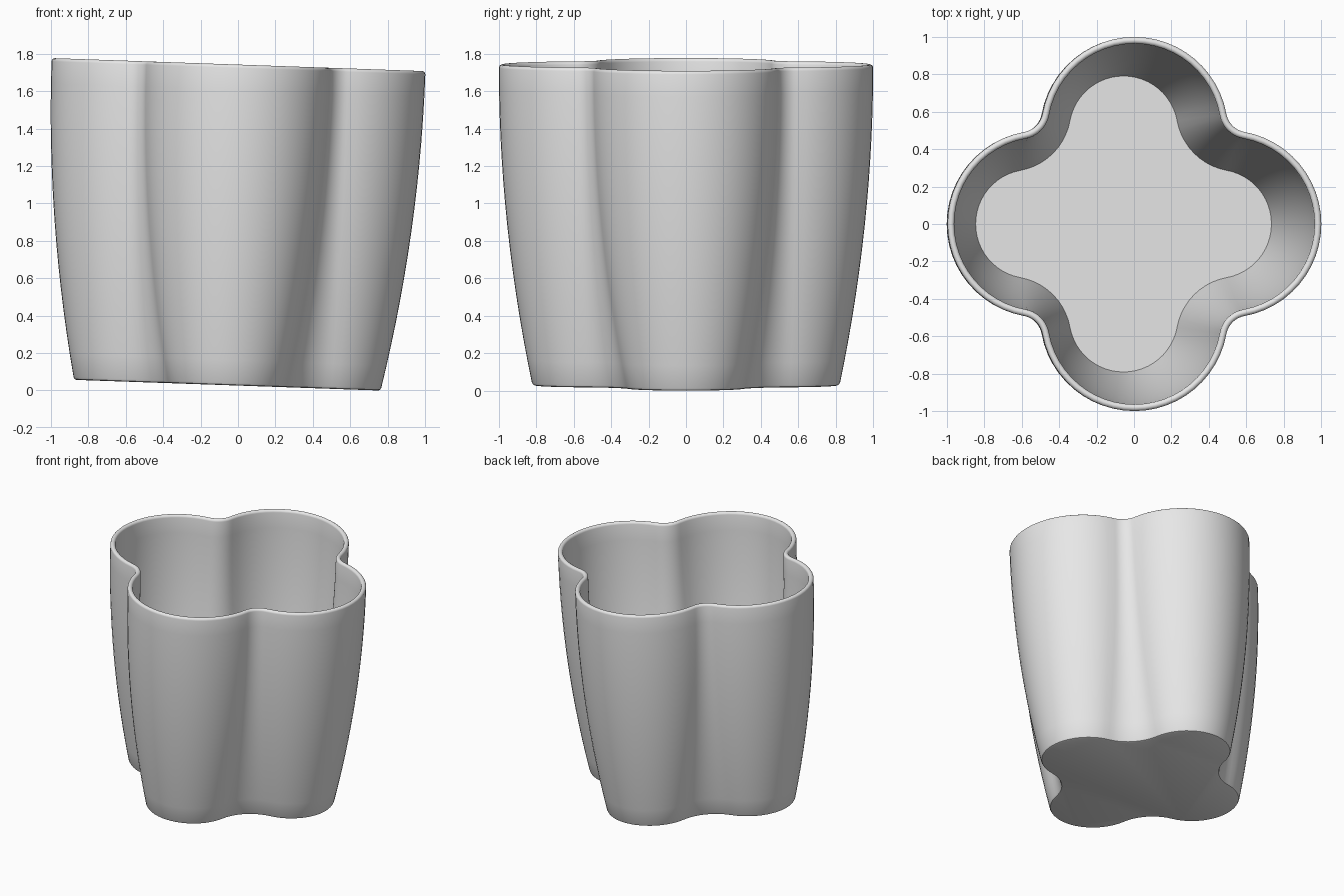
import bpy
import bmesh
from math import sin, cos, pi, atan2, sqrt, radians
from mathutils import Matrix, Vector

cube = bpy.data.objects.get("Cube")
if cube:
    bpy.data.objects.remove(cube, do_unlink=True)

HEIGHT, WALL, FLOOR = 1.715, 0.036, 0.035
LOBE, FILLET, TAPER = 0.5, 0.12, 0.18
LOBE_STEPS, FILLET_STEPS, WALL_STEPS = 24, 10, 14


def direction(angle):
    return Vector((cos(angle), sin(angle), 0))


def quatrefoil():
    """Rim outline as (point, outward normal) pairs."""
    a = (LOBE + sqrt(2 * (LOBE + FILLET) ** 2 - LOBE ** 2)) / 2
    lobe_centre, notch_centre = Vector((LOBE, 0, 0)), Vector((a, a, 0))
    join = atan2(a, a - LOBE)
    quarter = []
    for i in range(LOBE_STEPS + 1):
        n = direction(-join + 2 * join * i / LOBE_STEPS)
        quarter.append((lobe_centre + LOBE * n, n))
    for i in range(1, FILLET_STEPS):
        n = direction(join + (pi / 2 - 2 * join) * i / FILLET_STEPS)
        quarter.append((notch_centre - FILLET * n, n))
    outline = []
    for q in range(4):
        turn = Matrix.Rotation(q * pi / 2, 3, "Z")
        outline += [(turn @ p, turn @ n) for p, n in quarter]
    return outline


def inset(z):
    """Inward draft of the outer wall at a height."""
    return TAPER * (1 - z / HEIGHT) ** 2


# Wall section: (inset, height) from the base, over the rim, to the floor
section = [(inset(0) + 0.012, 0), (inset(0) + 0.003, 0.004)]
top = HEIGHT - WALL / 2
heights = [0.015 + (top - 0.015) * i / WALL_STEPS for i in range(WALL_STEPS + 1)]
section += [(inset(z), z) for z in heights]
for i in range(1, 8):
    t = pi * i / 8
    section.append((WALL / 2 * (1 - cos(t)), top + WALL / 2 * sin(t)))
section += [(inset(z) + WALL, z) for z in reversed(heights) if z > FLOOR]
section.append((inset(FLOOR) + WALL, FLOOR))

# Loft the section around the outline and close base and floor
bm = bmesh.new()
outline = quatrefoil()
rings = [[bm.verts.new(p - d * n + Vector((0, 0, z))) for p, n in outline]
         for d, z in section]
count = len(outline)
for low, high in zip(rings, rings[1:]):
    for i in range(count):
        j = (i + 1) % count
        bm.faces.new((low[i], low[j], high[j], high[i]))
bm.faces.new(list(reversed(rings[0])))
bm.faces.new(rings[-1])

# Lean the cup slightly and rest its low edge on the ground
bm.transform(Matrix.Rotation(radians(2), 4, "Y"))
xs = [v.co.x for v in bm.verts]
bottom = min(v.co.z for v in bm.verts)
bmesh.ops.translate(bm, verts=bm.verts,
                    vec=(-(min(xs) + max(xs)) / 2, 0, -bottom))
bmesh.ops.recalc_face_normals(bm, faces=bm.faces)

mesh = bpy.data.meshes.new("quatrefoil_cup")
bm.to_mesh(mesh)
bm.free()
cup = bpy.data.objects.new("quatrefoil_cup", mesh)
bpy.context.collection.objects.link(cup)

# Plain grey finish
grey = bpy.data.materials.new("light_grey")
grey.use_nodes = True
colour = (0.8, 0.8, 0.8, 1)
grey.diffuse_color = colour
grey.node_tree.nodes["Principled BSDF"].inputs["Base Color"].default_value = colour
mesh.materials.append(grey)

bpy.ops.object.select_all(action="DESELECT")
cup.select_set(True)
bpy.context.view_layer.objects.active = cup
bpy.ops.object.shade_smooth_by_angle(angle=radians(35))
